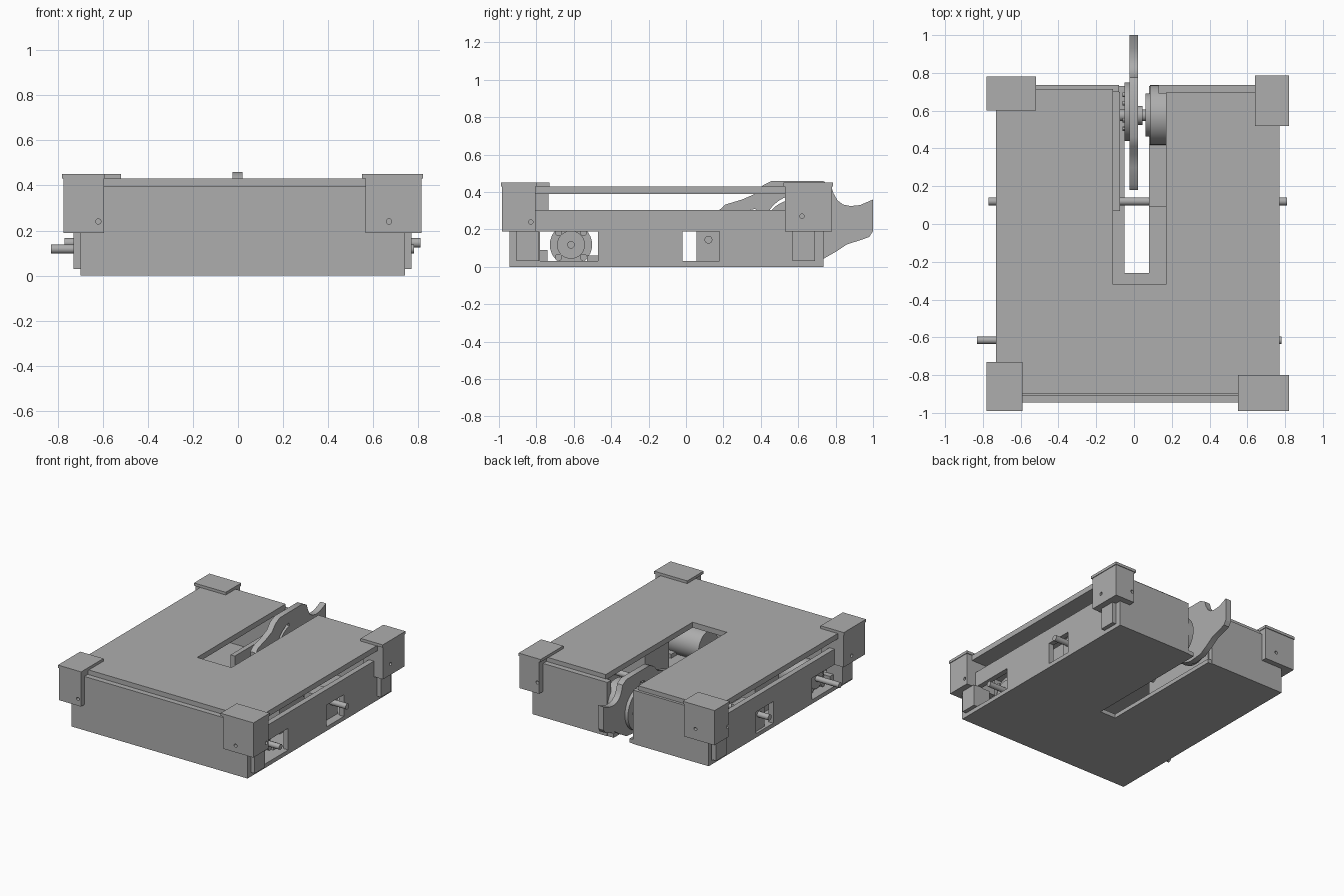
import bpy, bmesh, math
from mathutils import Vector

cube = bpy.data.objects.get("Cube")
if cube:
    bpy.data.objects.remove(cube, do_unlink=True)

grey = bpy.data.materials.new("plain_grey")
grey.use_nodes = True
grey.diffuse_color = (0.42, 0.42, 0.42, 1)
grey.node_tree.nodes["Principled BSDF"].inputs["Base Color"].default_value = (0.42, 0.42, 0.42, 1)


def prism(name, outline, lo, hi, axis="z"):
    """Extrude an outline along z (x, y points) or along x (y, z points)."""
    bm = bmesh.new()
    place = (lambda a, b: (a, b, lo)) if axis == "z" else (lambda a, b: (lo, a, b))
    face = bm.faces.new([bm.verts.new(place(a, b)) for a, b in outline])
    top = bmesh.ops.extrude_face_region(bm, geom=[face])["geom"]
    step = Vector((0, 0, hi - lo)) if axis == "z" else Vector((hi - lo, 0, 0))
    bmesh.ops.translate(bm, verts=[v for v in top if isinstance(v, bmesh.types.BMVert)], vec=step)
    bmesh.ops.recalc_face_normals(bm, faces=bm.faces)
    mesh = bpy.data.meshes.new(name)
    bm.to_mesh(mesh)
    bm.free()
    mesh.materials.append(grey)
    ob = bpy.data.objects.new(name, mesh)
    bpy.context.collection.objects.link(ob)
    return ob


def box(name, x0, x1, y0, y1, z0, z1):
    return prism(name, [(x0, y0), (x1, y0), (x1, y1), (x0, y1)], z0, z1)


def smooth(ob):
    bpy.ops.object.select_all(action="DESELECT")
    ob.select_set(True)
    bpy.context.view_layer.objects.active = ob
    bpy.ops.object.shade_smooth_by_angle(angle=math.radians(30))


def rod(name, x0, x1, y, z, r, sides=32):
    """Cylinder lying along x."""
    ring = [(y + r * math.cos(math.tau * i / sides), z + r * math.sin(math.tau * i / sides))
            for i in range(sides)]
    ob = prism(name, ring, x0, x1, "x")
    smooth(ob)
    return ob


def cut(ob, cutter):
    cutter.hide_render = True
    cutter.hide_viewport = True
    mod = ob.modifiers.new("cut", "BOOLEAN")
    mod.operation = "DIFFERENCE"
    mod.solver = "EXACT"
    mod.object = cutter


def slotted(x0, x1, y0, back_l, back_r, sx0, sx1, sy):
    """Plate outline with a slot open at the back."""
    return [(x0, y0), (x1, y0), (x1, back_r), (sx1, back_r),
            (sx1, sy), (sx0, sy), (sx0, back_l), (x0, back_l)]


# Floor and lid
prism("floor_plate", slotted(-.70, .74, -.945, .73, .73, -.05, .08, -.26), 0, .03)
prism("lid_plate", slotted(-.73, .77, -.90, .715, .695, -.11, .17, -.32), .39, .43)

# Front and back walls
box("front_wall", -.70, .74, -.945, -.905, .0, .398)
box("back_wall_right", -.70, -.08, .70, .735, 0, .398)
box("back_wall_left", .13, .74, .69, .735, 0, .398)

# Side walls with motor window and axle window
for side, x0, x1 in (("right", -.70, -.66), ("left", .70, .74)):
    wall = box("side_wall_" + side, x0, x1, -.905, .69, 0, .305)
    for y0, y1 in ((-.78, -.47), (-.02, .18)):
        cut(wall, box("window_cutter", x0 - .1, x1 + .1, y0, y1, .03, .19))

# Corner brackets: cap, body with screw holes, post underneath
corners = (
    ("front_right", -.78, -.59, -.99, -.73, .24),
    ("front_left", .55, .82, -.99, -.80, .24),
    ("back_right", -.78, -.52, .60, .78, .27),
    ("back_left", .64, .82, .52, .785, .27),
)
for name, x0, x1, y0, y1, hole_z in corners:
    sx = 1 if x0 > 0 else -1
    sy = 1 if y0 > 0 else -1
    box("bracket_cap_" + name, x0, x1, y0, y1, .43, .45)
    bx0, bx1 = (x0 + .015, x1 - .005) if sx > 0 else (x0 + .005, x1 - .005)
    by0, by1 = (y0 + .01, y1 - .005) if sy > 0 else (y0 + .005, y1 - .005)
    body = box("bracket_body_" + name, bx0, bx1, by0, by1, .19, .43)
    hole_x = -.62 if sx < 0 else .67
    hole_y = .62 if sy > 0 else -.83
    face_x = bx1 if sx > 0 else bx0
    cut(body, rod("side_hole_cutter", face_x - .03, face_x + .03, hole_y, hole_z, .012, 16))
    drill = rod("end_hole_cutter", -.03, .03, 0, 0, .012, 16)
    drill.rotation_euler.z = math.pi / 2
    drill.location = (hole_x, by1 if sy > 0 else by0, hole_z)
    cut(body, drill)
    px0, px1 = (.63, .77) if sx > 0 else (-.73, -.60)
    py0, py1 = (.57, .69) if sy > 0 else (-.905, -.785)
    box("bracket_post_" + name, px0, px1, py0, py1, .03, .19)

# Drive motors with bolts and shafts at the front
for side, s, tip in (("right", -1, .83), ("left", 1, .78)):
    def along(name, a, b, y, z, r):
        rod(name + "_" + side, min(a * s, b * s), max(a * s, b * s), y, z, r)
    cy, cz = -.615, .118
    along("motor_body", .25, .62, cy, cz, .113)
    along("motor_boss", .62, .64, cy, cz, .075)
    along("motor_shaft", .64, tip, cy, cz, .02)
    for dy in (-1, 1):
        for dz in (-1, 1):
            along("motor_bolt", .62, .645, cy + dy * .067, cz + dz * .067, .019)
        along("motor_pin", .62, .628, cy + dy * .092, cz, .011)
    box("motor_foot_front_" + side, *sorted((.45 * s, .66 * s)), -.78, -.74, .03, .09)
    box("motor_foot_back_" + side, *sorted((.45 * s, .66 * s)), -.53, -.47, .03, .06)
    # Bearing block for the rear axle, and inner blocks
    box("bearing_block_" + side, *sorted((.50 * s, .68 * s)), .055, .19, .03, .20)
    box("inner_block_" + side, *sorted((.35 * s, .55 * s)), -.30, -.02, .03, .295)

# Rear axle
rod("rear_axle", -.77, .81, .12, .145, .021)

# Slot side walls
box("slot_wall_right", -.11, -.075, .07, .70, .03, .30)
box("slot_wall_left", .08, .17, .09, .42, .03, .19)

# Spinning weapon motor, hub and disc
rod("weapon_motor", .085, .17, .577, .20, .158, 48)
rod("weapon_motor_cap", .06, .085, .577, .20, .115, 48)
rod("weapon_shaft", -.09, .06, .575, .20, .03)
rod("weapon_disc", -.05, -.025, .595, .20, .155, 48)
rod("weapon_hub", .02, .045, .575, .20, .05)
for i in range(6):
    a = math.tau * i / 6
    rod("disc_bolt", -.06, -.05, .595 + .09 * math.cos(a), .20 + .09 * math.sin(a), .012, 12)

# Hooked lifting arm
arm = prism("lifting_arm", [
    (.18, .27), (.18, .305), (.21, .333), (.30, .36), (.37, .39), (.41, .435), (.46, .46),
    (.73, .46), (.775, .435), (.79, .39), (.81, .355), (.84, .333), (.88, .325), (.93, .33),
    (1, .36), (1, .19), (.98, .16), (.94, .145), (.86, .12), (.80, .08), (.73, .04),
    (.62, .03), (.52, .06), (.45, .12), (.42, .20), (.41, .27), (.37, .31), (.28, .29)],
    -.025, .02, "x")
# Crescent opening above the hub
arc = [math.radians(100 + 8 * i) for i in range(9)]
crescent = ([(.60 + .185 * math.cos(a), .20 + .185 * math.sin(a)) for a in arc]
            + [(.60 + .16 * math.cos(a), .20 + .16 * math.sin(a)) for a in reversed(arc)])
cut(arm, prism("crescent_cutter", crescent, -.1, .1, "x"))
smooth(arm)
